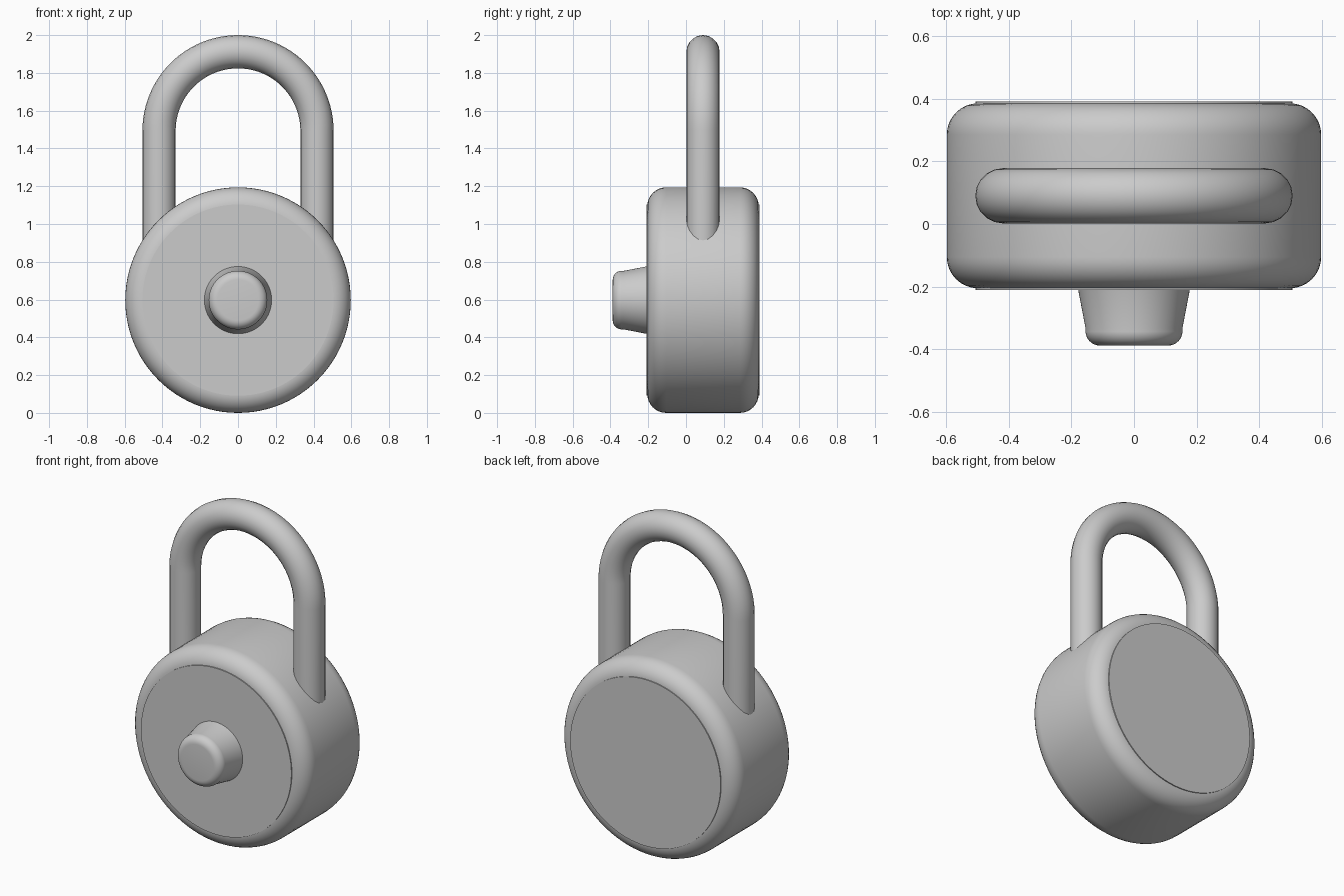
import bpy
import bmesh
from math import sin, cos, pi
from mathutils import Matrix, Vector

default = bpy.data.objects.get("Cube")
if default:
    bpy.data.objects.remove(default, do_unlink=True)

GREY = (0.6, 0.6, 0.6, 1.0)
metal = bpy.data.materials.new("grey metal")
metal.use_nodes = True
metal.diffuse_color = GREY
bsdf = next(n for n in metal.node_tree.nodes if n.type == "BSDF_PRINCIPLED")
bsdf.inputs["Base Color"].default_value = GREY

AXIS_Z = 0.597    # height of the dial axis
DEPTH_Y = 0.09    # middle of the case and shackle


def finish(obj):
    obj.data.materials.append(metal)
    bpy.ops.object.select_all(action="DESELECT")
    obj.select_set(True)
    bpy.context.view_layer.objects.active = obj
    if obj.type == "CURVE":
        bpy.ops.object.convert(target="MESH")
    bpy.ops.object.shade_smooth_by_angle(angle=pi / 6)


def arc(cr, cy, radius, start, end, steps=8):
    """Points (r, y) of a rounded corner."""
    angles = [start + (end - start) * i / steps for i in range(steps + 1)]
    return [(cr + radius * cos(a), cy + radius * sin(a)) for a in angles]


def lathe(name, profile, segments=96):
    """Spin a closed (r, y) profile around the dial axis."""
    bm = bmesh.new()
    verts = [bm.verts.new((r, y, 0)) for r, y in profile]
    edges = [bm.edges.new(pair) for pair in zip(verts, verts[1:])]
    bmesh.ops.spin(bm, geom=verts + edges, cent=(0, 0, 0), axis=(0, 1, 0),
                   angle=2 * pi, steps=segments)
    bmesh.ops.remove_doubles(bm, verts=bm.verts, dist=1e-5)
    bmesh.ops.recalc_face_normals(bm, faces=bm.faces)
    bmesh.ops.translate(bm, verts=bm.verts, vec=(0, 0, AXIS_Z))
    mesh = bpy.data.meshes.new(name)
    bm.to_mesh(mesh)
    bm.free()
    obj = bpy.data.objects.new(name, mesh)
    bpy.context.collection.objects.link(obj)
    finish(obj)


# Round case with large rounded rims
FRONT, BACK, RADIUS, RIM = -0.205, 0.385, 0.597, 0.1
lathe("case", [(0, FRONT)]
      + arc(RADIUS - RIM, FRONT + RIM, RIM, -pi / 2, 0)
      + arc(RADIUS - RIM, BACK - RIM, RIM, 0, pi / 2)
      + [(0, BACK)])


# Thin front dial and back plate, standing slightly proud
def plate(name, y0, y1):
    lathe(name, [(0, y0), (0.506, y0), (0.506, y1), (0, y1)])


plate("dial_plate", FRONT - 0.005, FRONT + 0.003)
plate("back_plate", BACK - 0.003, BACK + 0.005)

# Tapered knob with a rounded front edge
lathe("knob", [(0, -0.388)]
      + arc(0.108, -0.341, 0.047, -pi / 2, 0.17)
      + [(0.179, -0.205), (0, -0.205)])

# Shackle: round bar bent into a U
BEND, BAR, BEND_Z, LEG_Z = 0.418, 0.088, 1.494, 0.8
path = [(BEND, LEG_Z)]
path += [(BEND * cos(a), BEND_Z + BEND * sin(a))
         for a in (pi * i / 48 for i in range(49))]
path += [(-BEND, LEG_Z)]
curve = bpy.data.curves.new("shackle", "CURVE")
curve.dimensions = "3D"
curve.bevel_depth = BAR
curve.bevel_resolution = 8
curve.use_fill_caps = True
spline = curve.splines.new("POLY")
spline.points.add(len(path) - 1)
for point, (x, z) in zip(spline.points, path):
    point.co = (x, DEPTH_Y, z, 1)
shackle = bpy.data.objects.new("shackle", curve)
bpy.context.collection.objects.link(shackle)
finish(shackle)
